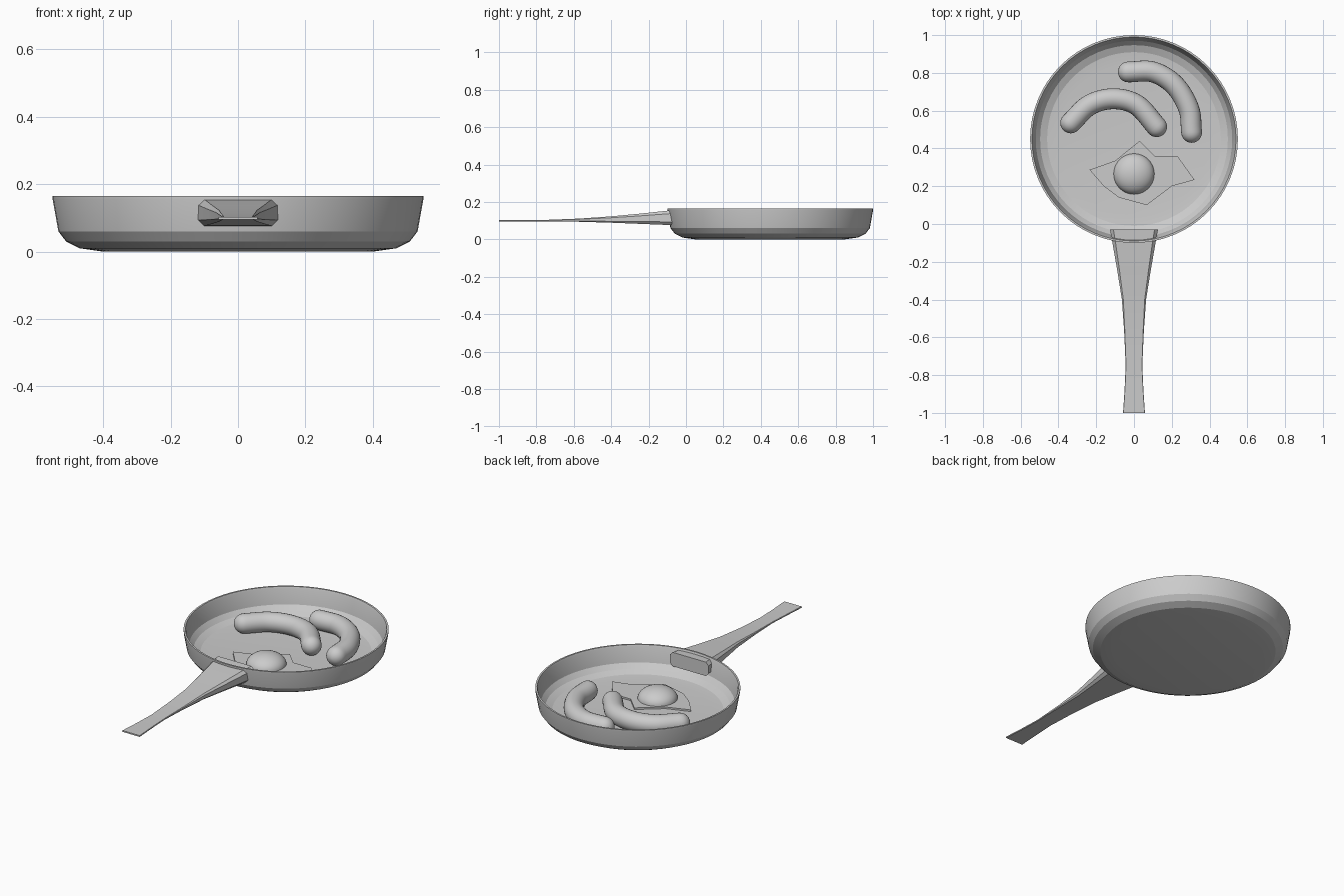
import bpy
import bmesh
from math import cos, sin, pi, radians, hypot
from mathutils import Vector

if "Cube" in bpy.data.objects:
    bpy.data.objects.remove(bpy.data.objects["Cube"], do_unlink=True)

grey = bpy.data.materials.new("plain grey")
grey.use_nodes = True
grey.diffuse_color = (0.6, 0.6, 0.6, 1)
grey.node_tree.nodes["Principled BSDF"].inputs["Base Color"].default_value = (0.6, 0.6, 0.6, 1)


def finish(name, bm, angle):
    """Turn a bmesh into a named, shaded object."""
    bmesh.ops.remove_doubles(bm, verts=bm.verts, dist=1e-5)
    bmesh.ops.recalc_face_normals(bm, faces=bm.faces)
    mesh = bpy.data.meshes.new(name)
    bm.to_mesh(mesh)
    bm.free()
    mesh.materials.append(grey)
    obj = bpy.data.objects.new(name, mesh)
    bpy.context.collection.objects.link(obj)
    bpy.ops.object.select_all(action='DESELECT')
    obj.select_set(True)
    bpy.context.view_layer.objects.active = obj
    bpy.ops.object.shade_smooth_by_angle(angle=radians(angle))
    return obj


def loft(name, rings, angle):
    """Skin a list of closed rings and cap both ends."""
    bm = bmesh.new()
    loops = [[bm.verts.new(p) for p in ring] for ring in rings]
    n = len(loops[0])
    for a, b in zip(loops, loops[1:]):
        for i in range(n):
            j = (i + 1) % n
            bm.faces.new((a[i], a[j], b[j], b[i]))
    bm.faces.new(loops[0])
    bm.faces.new(loops[-1])
    return finish(name, bm, angle)


def circle(x, y, z, r, n=64):
    return [(x + r * cos(2 * pi * i / n), y + r * sin(2 * pi * i / n), z) for i in range(n)]


# Pan: outer wall up to the rim, then down the inner wall to the floor
PAN_Y, FLOOR = 0.45, 0.02
pan_profile = [(0.40, 0), (0.47, 0.01), (0.51, 0.03), (0.533, 0.06), (0.55, 0.155),
               (0.55, 0.165), (0.54, 0.165), (0.536, 0.155), (0.52, 0.068),
               (0.497, 0.042), (0.46, 0.026), (0.40, FLOOR)]
loft("pan", [circle(0, PAN_Y, z, r) for r, z in pan_profile], 15)


# Handle: chamfered sections of (y, half width, bottom, top)
def section(y, w, lo, hi):
    c = 0.22 * (hi - lo)
    half = [(w - c, lo), (w, lo + c), (w, hi - c), (w - c, hi)]
    return [(x, y, z) for x, z in half] + [(-x, y, z) for x, z in reversed(half)]


handle_sections = [(-0.03, 0.127, 0.076, 0.158), (-0.1, 0.114, 0.077, 0.153),
                   (-0.25, 0.088, 0.083, 0.137), (-0.4, 0.064, 0.089, 0.123),
                   (-0.57, 0.052, 0.094, 0.111), (-0.75, 0.044, 0.096, 0.104),
                   (-0.88, 0.05, 0.095, 0.103), (-1.0, 0.058, 0.095, 0.103)]
loft("handle", [section(*s) for s in handle_sections], 25)


# Sausages: round tubes along a smooth path, with domed ends
def sausage(name, points, r=0.055, steps=8, sides=24):
    pts = [Vector(p) for p in points]
    ext = [2 * pts[0] - pts[1]] + pts + [2 * pts[-1] - pts[-2]]
    path = []
    for a, b, c, d in zip(ext, ext[1:], ext[2:], ext[3:]):
        for k in range(steps):
            t = k / steps
            path.append(0.5 * (2 * b + (c - a) * t + (2 * a - 5 * b + 4 * c - d) * t * t
                               + (3 * b - a - 3 * c + d) * t ** 3))
    path.append(pts[-1])
    stations = []
    for i, p in enumerate(path):
        tan = (path[min(i + 1, len(path) - 1)] - path[max(i - 1, 0)]).normalized()
        stations.append((p, tan, r))
    domes = [radians(a) for a in (15, 30, 45, 60, 75, 87)]
    p0, t0, _ = stations[0]
    p1, t1, _ = stations[-1]
    start = [(p0 - t0 * r * sin(a), t0, r * cos(a)) for a in reversed(domes)]
    end = [(p1 + t1 * r * sin(a), t1, r * cos(a)) for a in domes]
    rings = []
    for p, t, rad in start + stations + end:
        ring = []
        for i in range(sides):
            a = 2 * pi * i / sides
            ring.append((p.x - t.y * rad * cos(a), p.y + t.x * rad * cos(a),
                         FLOOR + r + rad * sin(a)))
        rings.append(ring)
    loft(name, rings, 60)


sausage("sausage_left", [(-0.335, 0.535), (-0.235, 0.63), (-0.11, 0.663),
                         (0.015, 0.63), (0.12, 0.515)])
sausage("sausage_right", [(-0.03, 0.805), (0.1, 0.805), (0.215, 0.735),
                          (0.29, 0.61), (0.305, 0.485)])

# Egg white: a thin irregular plate
white = [(-0.235, 0.287), (-0.1, 0.335), (0.03, 0.44), (0.11, 0.36), (0.23, 0.36),
         (0.32, 0.234), (0.2, 0.2), (0.067, 0.1), (-0.08, 0.14), (-0.16, 0.2)]
loft("egg_white", [[(x, y, z) for x, y in white] for z in (FLOOR - 0.002, FLOOR + 0.01)], 20)

# Yolk: a flattened dome
dome = [radians(a) for a in range(0, 90, 9)] + [radians(88)]
loft("egg_yolk", [circle(0, 0.265, FLOOR + 0.008 + 0.067 * sin(a), 0.108 * cos(a), 40)
                  for a in dome], 40)
